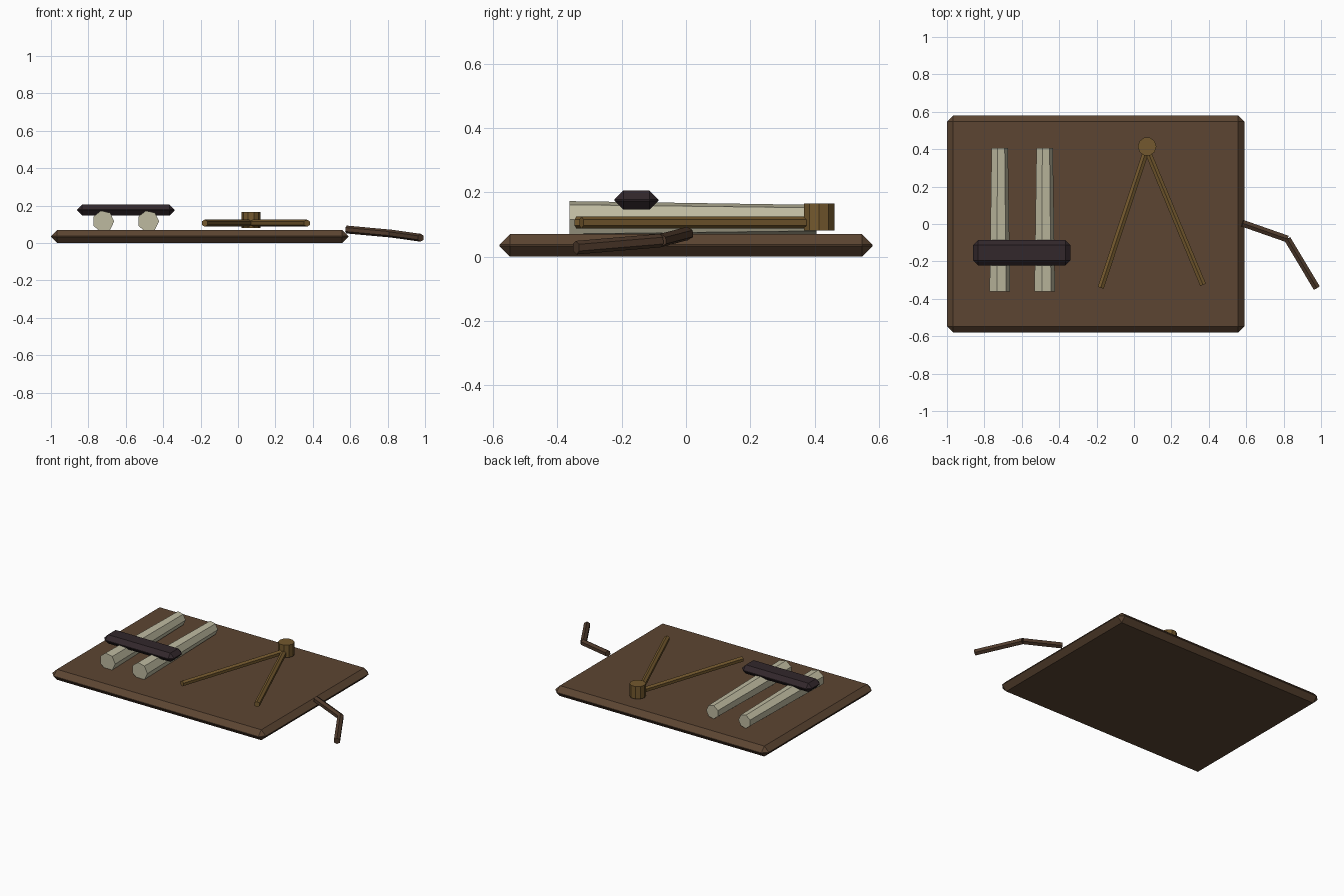
import bpy, bmesh, math
from mathutils import Vector

if "Cube" in bpy.data.objects:
    bpy.data.objects.remove(bpy.data.objects["Cube"])


def material(name, rgb):
    lin = [((c / 255 + 0.055) / 1.055) ** 2.4 for c in rgb]
    m = bpy.data.materials.new(name)
    m.diffuse_color = (*lin, 1)
    m.use_nodes = True
    m.node_tree.nodes["Principled BSDF"].inputs["Base Color"].default_value = m.diffuse_color
    return m


BROWN = material("board brown", (92, 69, 50))
DARK = material("dark clasp", (50, 39, 43))
CREAM = material("pale cream", (190, 186, 160))
BRASS = material("aged brass", (116, 89, 46))
HANDLE = material("handle brown", (80, 59, 44))


def finish(bm, name, mat):
    bmesh.ops.recalc_face_normals(bm, faces=bm.faces[:])
    me = bpy.data.meshes.new(name)
    bm.to_mesh(me)
    bm.free()
    me.materials.append(mat)
    ob = bpy.data.objects.new(name, me)
    bpy.context.collection.objects.link(ob)
    return ob


def chamfered_box(name, lo, hi, chamfer, mat):
    """Box between two corners with every edge cut by a flat chamfer."""
    lo, hi = Vector(lo), Vector(hi)
    bm = bmesh.new()
    bmesh.ops.create_cube(bm, size=1)
    for v in bm.verts:
        v.co = Vector(a * b for a, b in zip(v.co, hi - lo)) + (lo + hi) / 2
    bmesh.ops.bevel(bm, geom=bm.edges[:], offset=chamfer, segments=1,
                    affect='EDGES')
    return finish(bm, name, mat)


def rod(name, p, q, r1, r2, sides, mat, turn=0.0):
    """Capped faceted rod from p to q; turn=0 puts a corner to the side."""
    p, q = Vector(p), Vector(q)
    d = (q - p).normalized()
    side = d.cross(Vector((0, 0, 1)))
    side = side.normalized() if side.length > 1e-4 else Vector((1, 0, 0))
    up = side.cross(d)
    bm = bmesh.new()
    rings = []
    for c, r in ((p, r1), (q, r2)):
        angles = [turn + 2 * math.pi * i / sides for i in range(sides)]
        rings.append([bm.verts.new(c + side * r * math.cos(a) + up * r * math.sin(a))
                      for a in angles])
    a, b = rings
    for i in range(sides):
        j = (i + 1) % sides
        bm.faces.new((a[i], a[j], b[j], b[i]))
    bm.faces.new(a)
    bm.faces.new(b)
    return finish(bm, name, mat)


# Base board
chamfered_box("board", (-1, -0.58, 0), (0.59, 0.58, 0.07), 0.033, BROWN)

# Two tapered pale rods
for label, x in (("left", -0.72), ("right", -0.48)):
    rod(label + "_pale_rod", (x, -0.362, 0.116), (x, 0.405, 0.116),
        0.058, 0.046, 7, CREAM)

# Strap holding the pale rods
chamfered_box("strap", (-0.86, -0.222, 0.146), (-0.34, -0.086, 0.205), 0.027, DARK)

# Hinge pin with two thin legs
rod("hinge_pin", (0.07, 0.414, 0.081), (0.07, 0.414, 0.165), 0.05, 0.05, 10, BRASS)
for label, x, y in (("left", -0.178, -0.341), ("right", 0.369, -0.325)):
    rod(label + "_leg", (0.068, 0.40, 0.106), (x, y, 0.106),
        0.019, 0.019, 6, BRASS, math.pi / 6)

# Bent handle
path = [(0.58, 0.004, 0.072), (0.82, -0.08, 0.05), (0.977, -0.342, 0.028)]
for i in range(2):
    rod("handle_section_%d" % (i + 1), path[i], path[i + 1],
        0.021, 0.021, 6, HANDLE, math.pi / 6)
